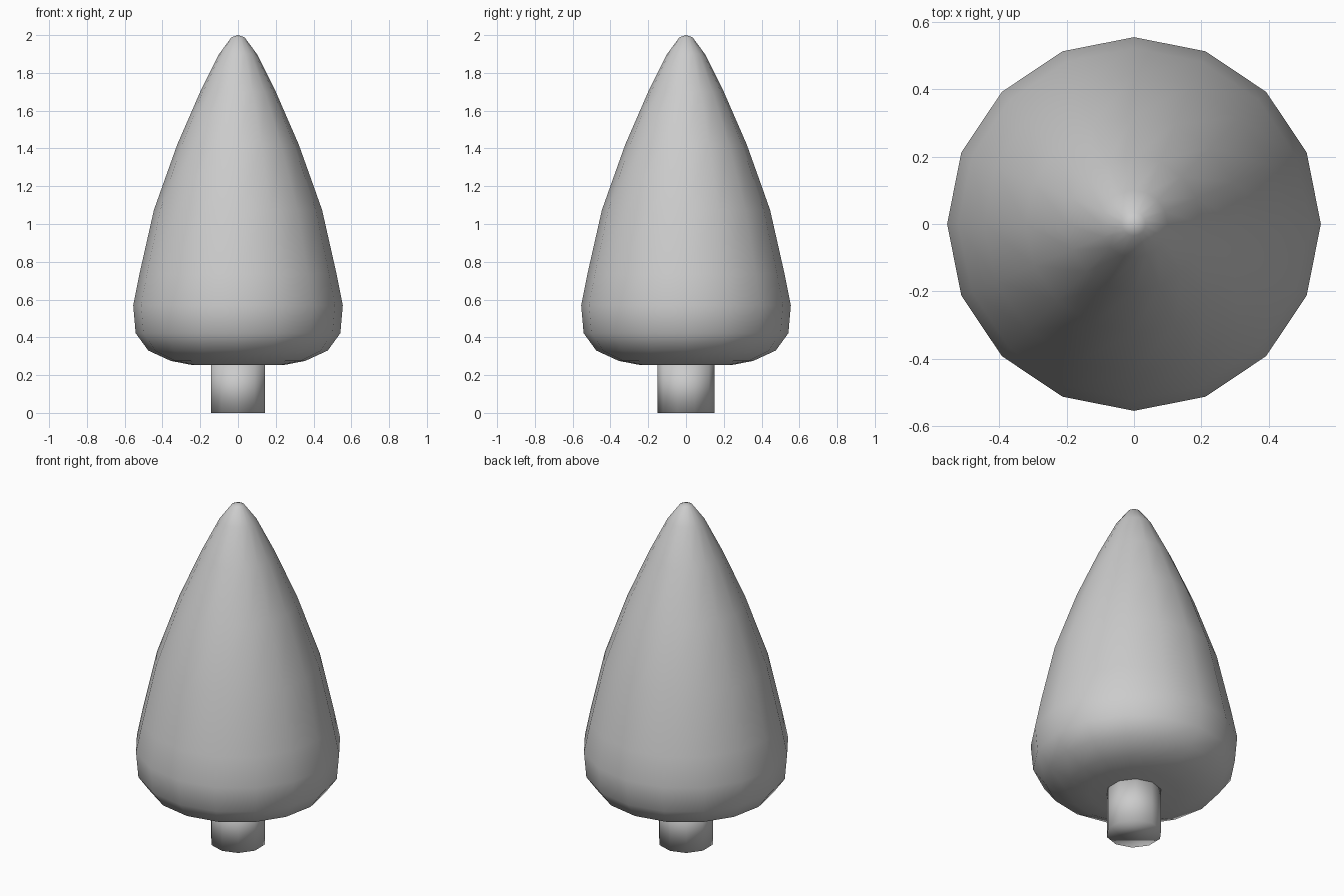
import bpy, bmesh
from math import cos, sin, pi

if "Cube" in bpy.data.objects:
    bpy.data.objects.remove(bpy.data.objects["Cube"])


def lathe(name, profile, sides, phase=0.0):
    """Revolve (radius, z) points around z; zero radius makes a pole."""
    bm = bmesh.new()
    rings = []
    for r, z in profile:
        n = sides if r > 0 else 1
        rings.append([bm.verts.new((r * cos(phase + 2 * pi * i / sides),
                                    r * sin(phase + 2 * pi * i / sides), z))
                      for i in range(n)])
    for a, b in zip(rings, rings[1:]):
        for i in range(sides):
            j = (i + 1) % sides
            if len(a) == 1:
                bm.faces.new((a[0], b[j], b[i]))
            elif len(b) == 1:
                bm.faces.new((a[i], a[j], b[0]))
            else:
                bm.faces.new((a[i], a[j], b[j], b[i]))
    # Close any open end with a flat cap
    if len(rings[0]) > 1:
        bm.faces.new(rings[0][::-1])
    if len(rings[-1]) > 1:
        bm.faces.new(rings[-1])
    for f in bm.faces:
        f.smooth = True
    bmesh.ops.recalc_face_normals(bm, faces=bm.faces)
    mesh = bpy.data.meshes.new(name)
    bm.to_mesh(mesh)
    bm.free()
    obj = bpy.data.objects.new(name, mesh)
    bpy.context.collection.objects.link(obj)
    return obj


# Foliage: 16-sided teardrop cone with a rounded base
lathe("foliage", [(0, 0.253), (0.24, 0.253), (0.355, 0.275), (0.475, 0.33),
                  (0.542, 0.422), (0.555, 0.57), (0.522, 0.735),
                  (0.445, 1.075), (0.322, 1.42), (0.2, 1.7), (0.1, 1.9),
                  (0.035, 1.988), (0, 2.0)], 16)

# Trunk: 10-sided cylinder with a corner on the y axis
lathe("trunk", [(0.15, 0), (0.15, 0.265)], 10, pi / 2)
